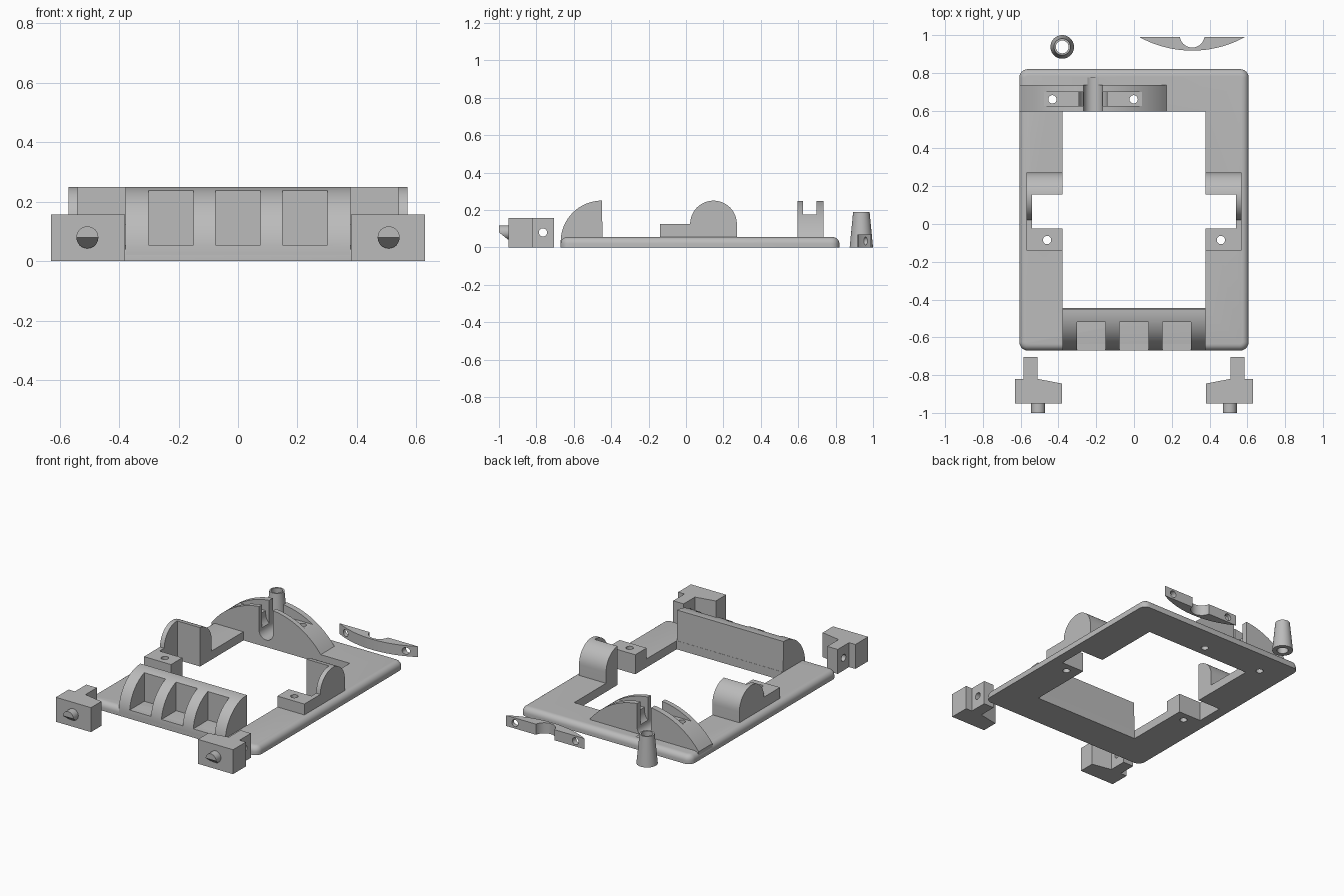
import bpy, bmesh
from math import sin, cos, pi, radians, sqrt, asin

cube = bpy.data.objects.get("Cube")
if cube:
    bpy.data.objects.remove(cube, do_unlink=True)

grey = bpy.data.materials.new("plain grey")
grey.use_nodes = True
colour = (0.5, 0.5, 0.5, 1)
grey.diffuse_color = colour
grey.node_tree.nodes["Principled BSDF"].inputs["Base Color"].default_value = colour


def arc(cx, cy, r, start, end, n=24):
    steps = [radians(start + (end - start) * i / n) for i in range(n + 1)]
    return [(cx + r * cos(a), cy + r * sin(a)) for a in steps]


def finish(name, bm):
    bmesh.ops.recalc_face_normals(bm, faces=bm.faces)
    mesh = bpy.data.meshes.new(name)
    bm.to_mesh(mesh)
    bm.free()
    ob = bpy.data.objects.new(name, mesh)
    bpy.context.collection.objects.link(ob)
    mesh.materials.append(grey)
    return ob


def prism(name, pts, axis, lo, hi, round_top=0):
    """Extrude a 2D profile along an axis, with an optional rounded top rim."""
    place = {"x": lambda p, t: (t, p[0], p[1]),
             "y": lambda p, t: (p[0], t, p[1]),
             "z": lambda p, t: (p[0], p[1], t)}[axis]
    bm = bmesh.new()
    a, b = [[bm.verts.new(place(p, t)) for p in pts] for t in (lo, hi)]
    bm.faces.new(a)
    top = bm.faces.new(b)
    for i in range(len(pts)):
        j = (i + 1) % len(pts)
        bm.faces.new((a[i], a[j], b[j], b[i]))
    bmesh.ops.recalc_face_normals(bm, faces=bm.faces)
    if round_top:
        bmesh.ops.bevel(bm, geom=list(top.edges), offset=round_top, segments=6,
                        profile=0.5, affect="EDGES")
    return finish(name, bm)


def box(x0, x1, y0, y1, z0, z1):
    return prism("cutter", [(x0, y0), (x1, y0), (x1, y1), (x0, y1)], "z", z0, z1)


def rod(axis, u, v, r, lo, hi):
    return prism("cutter", arc(u, v, r, 0, 360, 32)[:-1], axis, lo, hi)


def cut(ob, cutters):
    """Subtract the cutters, then bake the result."""
    for c in cutters:
        mod = ob.modifiers.new("cut", "BOOLEAN")
        mod.operation, mod.solver, mod.object = "DIFFERENCE", "EXACT", c
        c.hide_render = True
    graph = bpy.context.evaluated_depsgraph_get()
    mesh = bpy.data.meshes.new_from_object(ob.evaluated_get(graph))
    ob.modifiers.clear()
    ob.data = mesh
    for c in cutters:
        bpy.data.objects.remove(c, do_unlink=True)


def smooth(ob):
    bpy.ops.object.select_all(action="DESELECT")
    ob.select_set(True)
    bpy.context.view_layer.objects.active = ob
    bpy.ops.object.shade_smooth_by_angle(angle=radians(30))


THICK, OPEN, HOLE = 0.055, 0.378, 0.022
ARCH_X, SLOT_Y = -0.217, 0.66
parts = []


# cutters shared by the plate and what stands on it
def side_cutters(s):
    x0, x1 = sorted((s * 0.54, s * 0.3))
    return [box(x0, x1, -0.025, 0.155, -0.1, 0.4),
            rod("z", s * 0.46, -0.085, HOLE, -0.1, 0.4)]


def channel(half, y0, y1, bottom):
    u = arc(ARCH_X, bottom + half, half, 180, 360, 16)
    return prism("cutter", [(ARCH_X - half, 0.4)] + u + [(ARCH_X + half, 0.4)], "y", y0, y1)


def arch_cutters():
    holes = [rod("z", ARCH_X + d, SLOT_Y, HOLE, -0.1, 0.4) for d in (-0.215, 0.215)]
    return holes + [channel(0.05, 0.5, 0.775, 0.045)]


# base plate with rounded corners and rim
r, w, front, back = 0.045, 0.607, -0.67, 0.82
outline = (arc(w - r, back - r, r, 0, 90, 6) + arc(r - w, back - r, r, 90, 180, 6)
           + arc(r - w, front + r, r, 180, 270, 6) + arc(w - r, front + r, r, 270, 360, 6))
plate = prism("base_plate", outline, "z", 0, THICK, 0.035)
cut(plate, [box(-OPEN, OPEN, -0.445, 0.595, -0.1, 0.2)]
    + side_cutters(-1) + side_cutters(1) + arch_cutters())
parts.append(plate)

# quarter-round front rest with three pockets
rest = prism("front_rest", [(-0.445, 0.0)] + arc(-0.45, 0.03, 0.22, 90, 180) + [(-0.67, 0.0)],
             "x", -OPEN, OPEN)
cut(rest, [box(x - 0.076, x + 0.076, -0.8, -0.52, THICK, 0.4) for x in (-0.226, 0, 0.226)])
parts.append(rest)

# rear arch with channel and clamp slot
rise, half = 0.195, 0.388
R = (half ** 2 + rise ** 2) / (2 * rise)
sweep = asin(half / R) * 180 / pi
profile = arc(ARCH_X, 0.25 - R, R, 90 - sweep, 90 + sweep, 40)
arch = prism("rear_arch", [(ARCH_X + half, 0.02)] + profile + [(ARCH_X - half, 0.02)],
             "y", 0.595, 0.735)
cut(arch, arch_cutters() + [box(-0.7, 0.3, 0.625, 0.698, 0.175, 0.4),
                            channel(0.075, 0.625, 0.698, 0.08)])
parts.append(arch)

for s, side in ((-1, "right"), (1, "left")):
    # rounded side bearing with a drilled step
    step = [(-0.14, 0.02), (0.272, 0.02)] + arc(0.147, 0.125, 0.125, 0, 180) + [(-0.14, 0.125)]
    bearing = prism(side + "_bearing", step, "x", *sorted((s * 0.57, s * OPEN)))
    cut(bearing, side_cutters(s))
    parts.append(bearing)

    # loose latch block with a drilled tail
    shape = [(0.63, -0.95), (0.38, -0.95), (0.38, -0.845), (0.51, -0.82), (0.51, -0.705),
             (0.585, -0.705), (0.585, -0.82), (0.63, -0.82)]
    latch = prism(side + "_latch", [(s * x, y) for x, y in shape], "z", 0, 0.157)
    cut(latch, [rod("x", -0.765, 0.08, HOLE, *sorted((s * 0.4, s * 0.7)))])
    parts.append(latch)

    # latch peg with sloping underside
    peg = rod("y", s * 0.507, 0.08, 0.037, -1.0, -0.94)
    peg.name = side + "_latch_peg"
    cut(peg, [prism("cutter", [(-1.02, 0.096), (-0.95, 0.04), (-0.95, -0.1), (-1.02, -0.1)],
                    "x", s * 0.507 - 0.1, s * 0.507 + 0.1)])
    parts.append(peg)

# loose curved clamp bar
chord, sag = 0.28, 0.072
R = (chord ** 2 + sag ** 2) / (2 * sag)
sweep = asin(chord / R) * 180 / pi
clamp = prism("clamp_bar", arc(0.308, 0.918 + R, R, 270 - sweep, 270 + sweep, 32), "z", 0, 0.068)
cut(clamp, [rod("z", 0.308, 1.0, 0.066, -0.1, 0.2)]
    + [rod("y", 0.308 + d, 0.034, HOLE, 0.8, 1.1) for d in (-0.215, 0.215)])
bm = bmesh.new()
bm.from_mesh(clamp.data)
# keep the bar notch closed to a thin web
bmesh.ops.recalc_face_normals(bm, faces=bm.faces)
bm.to_mesh(clamp.data)
bm.free()
parts.append(clamp)

# loose tapered sleeve
bm = bmesh.new()
bmesh.ops.create_cone(bm, cap_ends=True, segments=40, radius1=0.0625, radius2=0.044, depth=0.19)
bmesh.ops.translate(bm, verts=bm.verts, vec=(-0.38, 0.9375, 0.095))
sleeve = finish("tapered_sleeve", bm)
cut(sleeve, [rod("z", -0.38, 0.9375, 0.034, -0.1, 0.3)])
parts.append(sleeve)

for ob in parts:
    smooth(ob)
